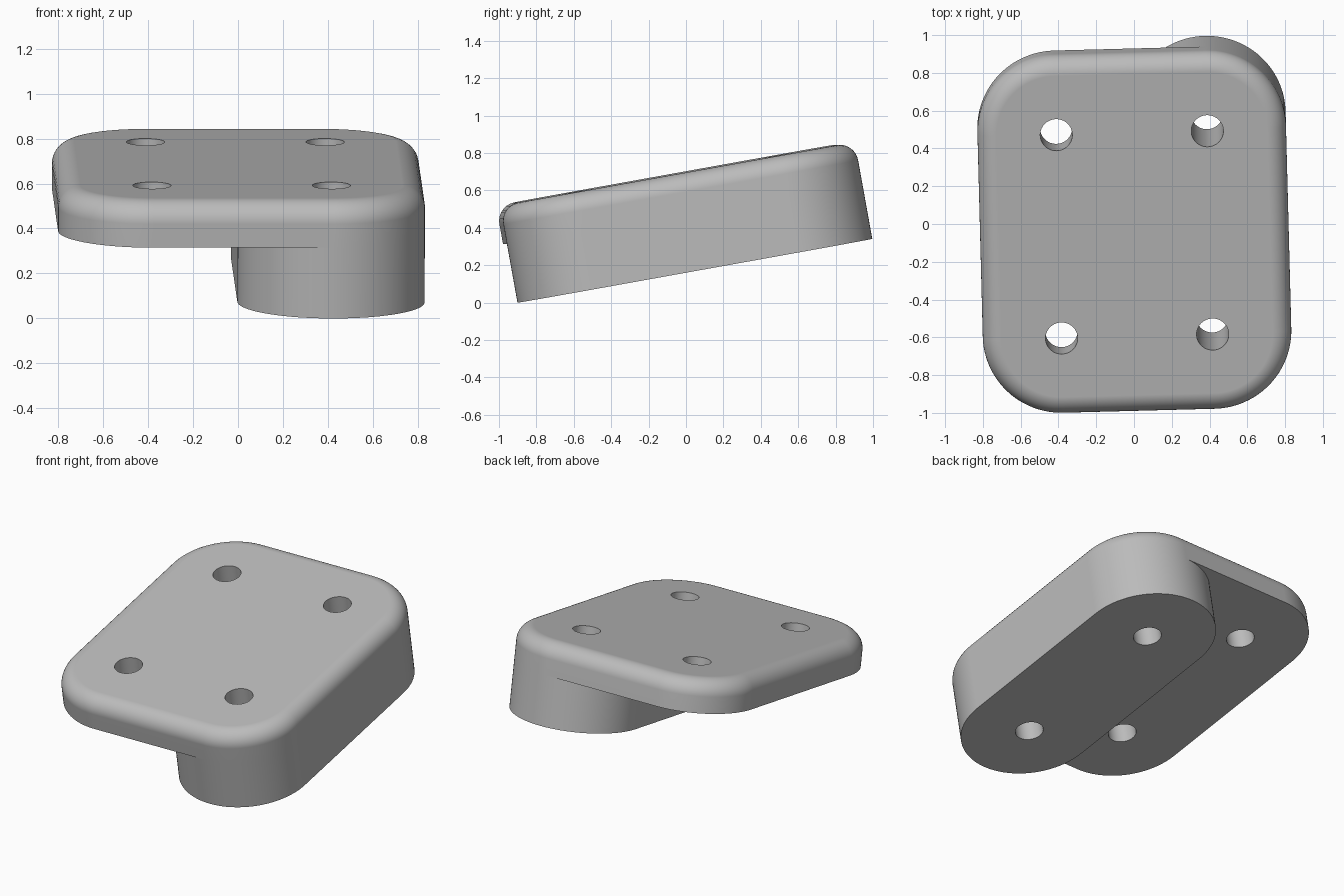
import bpy, bmesh, math
from mathutils import Matrix

if "Cube" in bpy.data.objects:
    bpy.data.objects.remove(bpy.data.objects["Cube"], do_unlink=True)

# Main sizes
HOLE_X, HOLE_Y, CORNER = 0.4, 0.547, 0.417
STEP, TOP, FILLET = 0.32, 0.527, 0.1
ARC = 24

grey = bpy.data.materials.new("plain_grey")
grey.use_nodes = True
grey.diffuse_color = (0.5, 0.5, 0.5, 1)
grey.node_tree.nodes["Principled BSDF"].inputs["Base Color"].default_value = (0.5, 0.5, 0.5, 1)


def stack(name, centres, rings):
    """Solid from rounded outlines; each ring is (corner radius, height)."""
    bm = bmesh.new()
    loops = []
    for radius, z in rings:
        loop = []
        for cx, cy, start, sweep in centres:
            steps = round(ARC * sweep / 90)
            for i in range(steps + 1):
                a = math.radians(start + sweep * i / steps)
                loop.append(bm.verts.new((cx + radius * math.cos(a), cy + radius * math.sin(a), z)))
        loops.append(loop)
    for low, high in zip(loops, loops[1:]):
        for i in range(len(low)):
            j = (i + 1) % len(low)
            bm.faces.new((low[i], low[j], high[j], high[i]))
    bm.faces.new(loops[0][::-1])
    bm.faces.new(loops[-1])
    mesh = bpy.data.meshes.new(name)
    bm.to_mesh(mesh)
    bm.free()
    mesh.materials.append(grey)
    obj = bpy.data.objects.new(name, mesh)
    bpy.context.collection.objects.link(obj)
    return obj


def combine(obj, other, operation):
    mod = obj.modifiers.new(operation.lower(), "BOOLEAN")
    mod.operation, mod.object, mod.solver = operation, other, "EXACT"
    bpy.context.view_layer.objects.active = obj
    bpy.ops.object.modifier_apply(modifier=mod.name)
    bpy.data.objects.remove(other, do_unlink=True)


# Wide top plate with a rounded upper rim
rim = [(CORNER, STEP)]
for i in range(11):
    a = math.pi / 2 * i / 10
    rim.append((CORNER - FILLET * (1 - math.cos(a)), TOP - FILLET * (1 - math.sin(a))))
plate = stack("mounting_block", [(HOLE_X, HOLE_Y, 0, 90), (-HOLE_X, HOLE_Y, 90, 90),
                                 (-HOLE_X, -HOLE_Y, 180, 90), (HOLE_X, -HOLE_Y, 270, 90)], rim)

# Slot-shaped foot under the left half
foot = stack("foot", [(HOLE_X, HOLE_Y, 0, 180), (HOLE_X, -HOLE_Y, 180, 180)],
             [(CORNER, 0), (CORNER, STEP)])
combine(plate, foot, "UNION")

# Four through holes
for x in (-HOLE_X, HOLE_X):
    for y in (-HOLE_Y, HOLE_Y):
        drill = stack("drill", [(x, y, 0, 180), (x, y, 180, 180)], [(0.085, -0.2), (0.085, 0.8)])
        bm = bmesh.new()
        bm.from_mesh(drill.data)
        bmesh.ops.remove_doubles(bm, verts=bm.verts, dist=1e-5)
        bm.to_mesh(drill.data)
        bm.free()
        combine(plate, drill, "DIFFERENCE")

# Tilt, turn and place
plate.data.transform(Matrix.Translation((0, 0.037, 0.17)) @ Matrix.Rotation(math.radians(1.5), 4, "Z")
                     @ Matrix.Rotation(math.radians(10.2), 4, "X"))

# Smooth curved faces, crisp edges
bpy.ops.object.select_all(action="DESELECT")
plate.select_set(True)
bpy.context.view_layer.objects.active = plate
bpy.ops.object.shade_smooth_by_angle(angle=math.radians(30))
weighted = plate.modifiers.new("weighted_normals", "WEIGHTED_NORMAL")
weighted.keep_sharp = True
